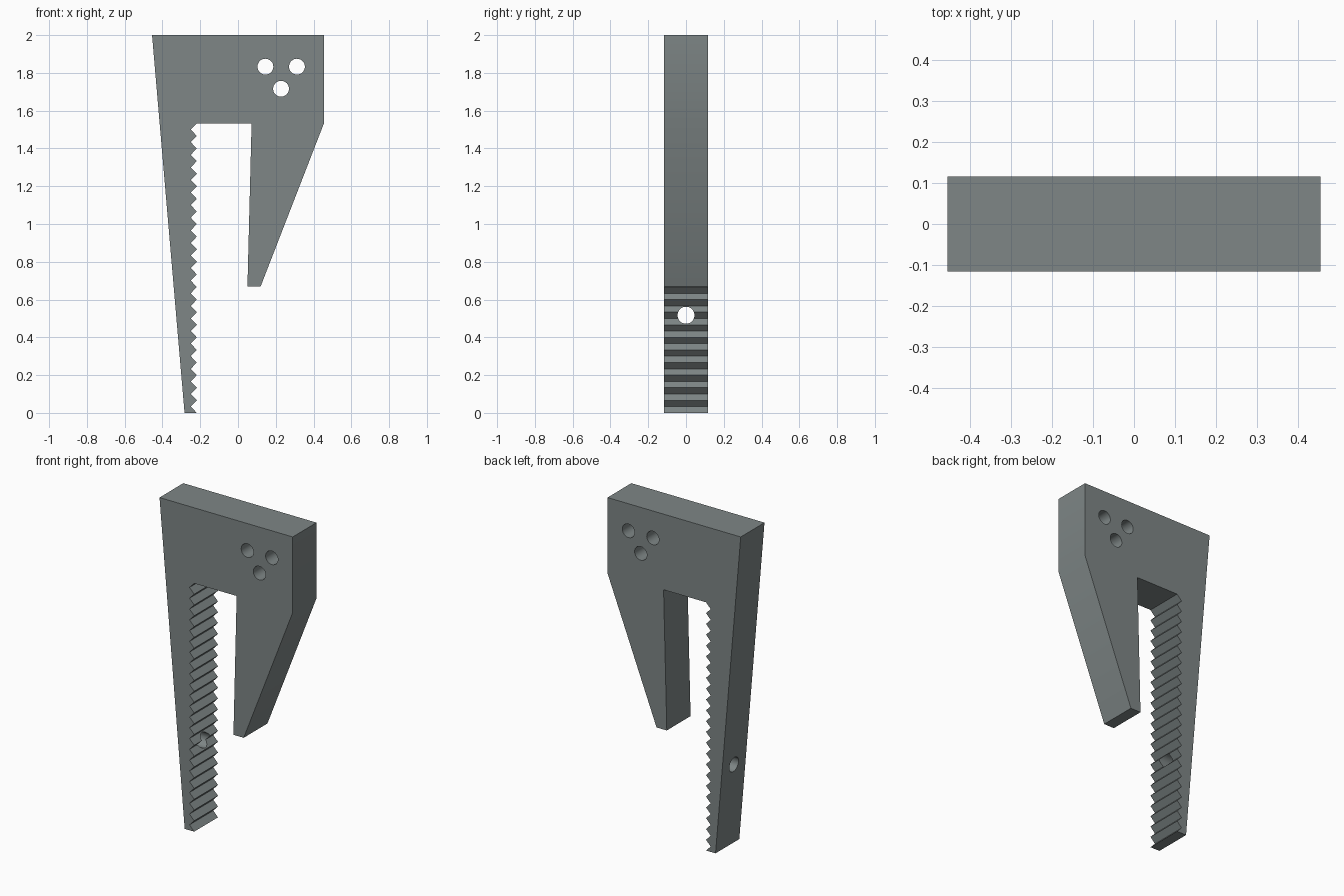
import bpy, bmesh, math
from mathutils import Matrix

if "Cube" in bpy.data.objects:
    bpy.data.objects.remove(bpy.data.objects["Cube"])

HALF = 0.116           # half thickness of the plate
TEETH, TOP = 23, 1.533  # tooth count and slot top
PITCH = TOP / TEETH

steel = bpy.data.materials.new("slate_grey")
steel.diffuse_color = (0.21, 0.24, 0.24, 1)
steel.use_nodes = True
steel.node_tree.nodes["Principled BSDF"].inputs["Base Color"].default_value = steel.diffuse_color


def make_object(name, bm):
    bmesh.ops.recalc_face_normals(bm, faces=bm.faces)
    mesh = bpy.data.meshes.new(name)
    bm.to_mesh(mesh)
    bm.free()
    mesh.materials.append(steel)
    obj = bpy.data.objects.new(name, mesh)
    bpy.context.collection.objects.link(obj)
    return obj


# Bracket outline: toothed long leg, slot, tapered short leg, solid head
outline = [(-0.283, 0)]
for i in range(TEETH):
    outline += [(-0.218, i * PITCH), (-0.25, (i + 0.5) * PITCH)]
outline += [(-0.218, TOP), (0.072, TOP), (0.05, 0.67), (0.12, 0.67),
            (0.455, TOP), (0.455, 2), (-0.455, 2)]
bm = bmesh.new()
face = bm.faces.new([bm.verts.new((x, -HALF, z)) for x, z in outline])
ext = bmesh.ops.extrude_face_region(bm, geom=[face])
moved = [v for v in ext["geom"] if isinstance(v, bmesh.types.BMVert)]
bmesh.ops.translate(bm, verts=moved, vec=(0, 2 * HALF, 0))
bracket = make_object("toothed_bracket", bm)


# Round holes: three through the head, one through the long leg
def drill(name, location, axis, radius, length):
    bm = bmesh.new()
    rot = Matrix.Rotation(math.pi / 2, 4, axis)
    bmesh.ops.create_cone(bm, cap_ends=True, segments=32, radius1=radius,
                          radius2=radius, depth=length,
                          matrix=Matrix.Translation(location) @ rot)
    cutter = make_object(name, bm)
    cutter.hide_render = True
    cutter.hide_set(True)
    mod = bracket.modifiers.new(name, "BOOLEAN")
    mod.operation, mod.solver, mod.object = "DIFFERENCE", "EXACT", cutter


for i, (x, z) in enumerate([(0.145, 1.833), (0.312, 1.833), (0.228, 1.716)]):
    drill(f"head_hole_cutter_{i + 1}", (x, 0, z), "X", 0.042, 0.6)
drill("leg_hole_cutter", (-0.28, 0, 0.517), "Y", 0.045, 0.4)

# Smooth the hole walls, keep the plate edges sharp
bpy.context.view_layer.objects.active = bracket
bracket.select_set(True)
for mod in list(bracket.modifiers):
    bpy.ops.object.modifier_apply(modifier=mod.name)
bpy.ops.object.shade_smooth_by_angle(angle=math.radians(30))
